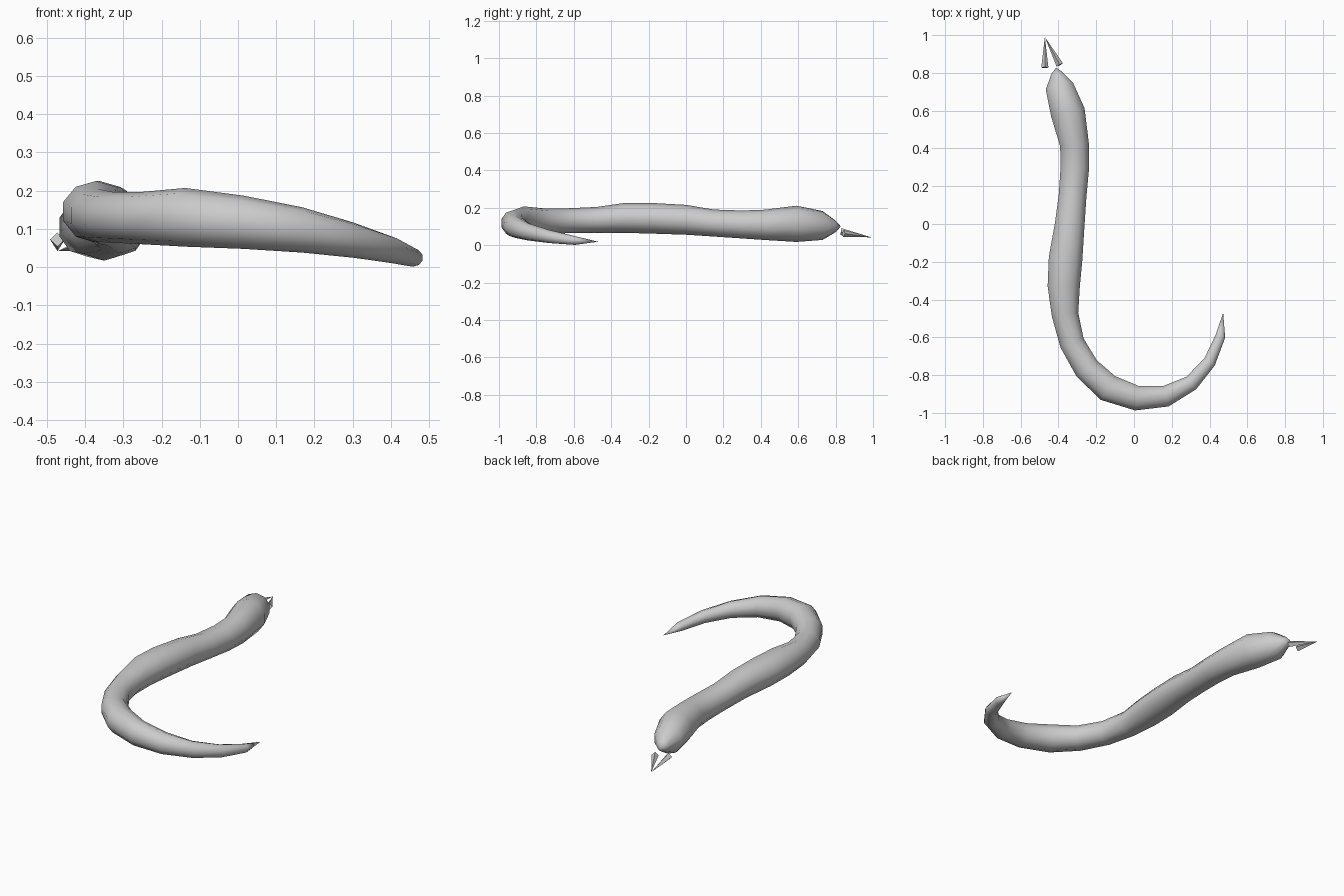
import bpy, bmesh, math
from mathutils import Vector

if "Cube" in bpy.data.objects:
    bpy.data.objects.remove(bpy.data.objects["Cube"])

SIDES = 10


def make_object(name, bm):
    bmesh.ops.recalc_face_normals(bm, faces=bm.faces)
    mesh = bpy.data.meshes.new(name)
    bm.to_mesh(mesh)
    bm.free()
    ob = bpy.data.objects.new(name, mesh)
    bpy.context.collection.objects.link(ob)
    return ob


def tapered_tube(name, start, rings, end):
    """Loft ellipses (x, y, half width, z bottom, z top) between two points."""
    bm = bmesh.new()
    path = [Vector(start)] + [Vector((x, y, (a + b) / 2)) for x, y, w, a, b in rings] + [Vector(end)]
    loops = []
    for i, (x, y, w, low, high) in enumerate(rings, 1):
        before = (path[i] - path[i - 1]).normalized()
        after = (path[i + 1] - path[i]).normalized()
        tangent = before + after
        side = Vector((tangent.y, -tangent.x, 0)).normalized()
        loop = []
        for k in range(SIDES):
            t = 2 * math.pi * k / SIDES + math.pi / SIDES
            up = Vector((0, 0, (high - low) / 2 * math.sin(t)))
            loop.append(bm.verts.new(path[i] + side * w * math.cos(t) * 1.03 + up * 1.03))
        loops.append(loop)
    tips = [bm.verts.new(start), bm.verts.new(end)]
    for k in range(SIDES):
        n = (k + 1) % SIDES
        for a, b in zip(loops, loops[1:]):
            bm.faces.new((a[k], a[n], b[n], b[k]))
        bm.faces.new((tips[0], loops[0][n], loops[0][k]))
        bm.faces.new((tips[1], loops[-1][k], loops[-1][n]))
    ob = make_object(name, bm)
    for p in ob.data.polygons:
        p.use_smooth = True
    return ob


# Snake body, from blunt snout round the bend to the pointed tail
body = [
    (-0.408, 0.80, 0.030, 0.070, 0.130),
    (-0.395, 0.730, 0.076, 0.030, 0.180),
    (-0.350, 0.590, 0.093, 0.020, 0.208),
    (-0.315, 0.420, 0.078, 0.030, 0.187),
    (-0.313, 0.300, 0.077, 0.038, 0.183),
    (-0.325, 0.150, 0.075, 0.048, 0.188),
    (-0.340, 0.000, 0.080, 0.058, 0.213),
    (-0.362, -0.18, 0.091, 0.064, 0.223),
    (-0.372, -0.33, 0.087, 0.068, 0.223),
    (-0.365, -0.48, 0.072, 0.068, 0.202),
    (-0.328, -0.63, 0.067, 0.066, 0.195),
    (-0.250, -0.765, 0.070, 0.062, 0.195),
    (-0.138, -0.868, 0.075, 0.056, 0.205),
    (0.015, -0.922, 0.067, 0.050, 0.185),
    (0.168, -0.912, 0.057, 0.040, 0.155),
    (0.303, -0.842, 0.043, 0.026, 0.115),
    (0.400, -0.730, 0.034, 0.012, 0.080),
    (0.457, -0.595, 0.027, 0.002, 0.048),
]
tapered_tube("snake_body", (-0.412, 0.828, 0.100), body, (0.472, -0.470, 0.018))


# Tongue: two slim spikes meeting at the front
def spike(name, base, tip, radius):
    bm = bmesh.new()
    base, tip = Vector(base), Vector(tip)
    axis = tip - base
    bmesh.ops.create_cone(bm, cap_ends=True, segments=4, radius1=radius, radius2=0, depth=axis.length)
    bmesh.ops.transform(bm, matrix=axis.to_track_quat('Z', 'Y').to_matrix().to_4x4(), verts=bm.verts)
    bmesh.ops.translate(bm, vec=(base + tip) / 2, verts=bm.verts)
    make_object(name, bm)


for name, base in (("tongue_left", (-0.472, 0.828, 0.072)), ("tongue_right", (-0.393, 0.842, 0.062))):
    spike(name, base, (-0.472, 0.990, 0.042), 0.019)
